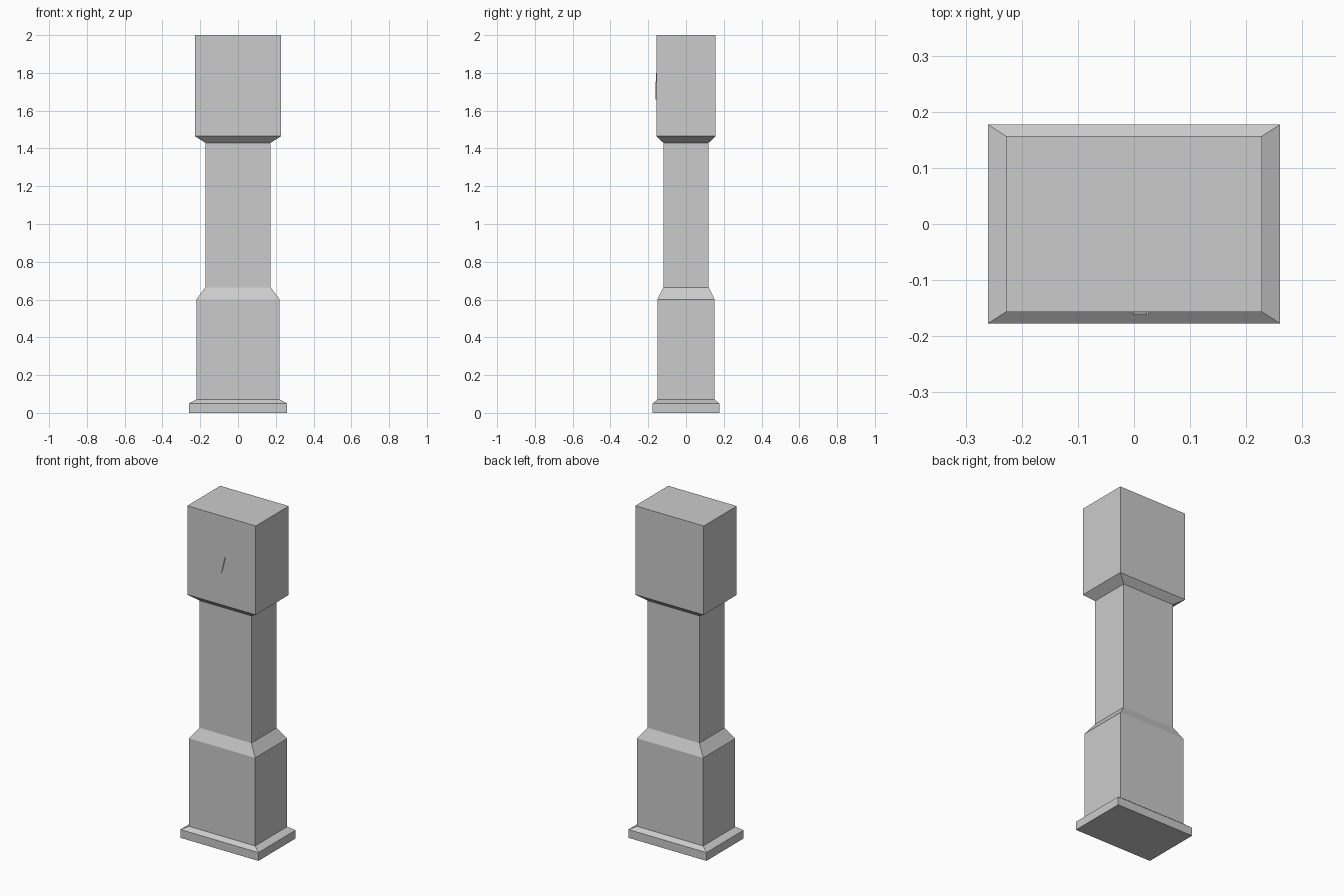
import bpy, bmesh, math
from mathutils import Matrix, Vector

if "Cube" in bpy.data.objects:
    bpy.data.objects.remove(bpy.data.objects["Cube"])


def finish(name, bm):
    bmesh.ops.recalc_face_normals(bm, faces=bm.faces)
    mesh = bpy.data.meshes.new(name)
    bm.to_mesh(mesh)
    bm.free()
    obj = bpy.data.objects.new(name, mesh)
    bpy.context.collection.objects.link(obj)
    return obj


def stacked_case(name, levels):
    """Closed rectangular column through (half width, half depth, z) levels."""
    bm = bmesh.new()
    rings = [[bm.verts.new((sx * w, sy * d, z))
              for sx, sy in ((-1, -1), (1, -1), (1, 1), (-1, 1))]
             for w, d, z in levels]
    for low, high in zip(rings, rings[1:]):
        for i in range(4):
            j = (i + 1) % 4
            bm.faces.new((low[i], low[j], high[j], high[i]))
    bm.faces.new(rings[0][::-1])
    bm.faces.new(rings[-1])
    return finish(name, bm)


def clock_hand(name, start, end, width, y_front, y_back):
    """Thin bar on the front face between two (x, z) points."""
    dx, dz = end[0] - start[0], end[1] - start[1]
    centre = Vector(((start[0] + end[0]) / 2, (y_front + y_back) / 2,
                     (start[1] + end[1]) / 2))
    matrix = (Matrix.Translation(centre)
              @ Matrix.Rotation(math.atan2(dx, dz), 4, 'Y')
              @ Matrix.Diagonal((width, y_back - y_front, math.hypot(dx, dz), 1)))
    bm = bmesh.new()
    bmesh.ops.create_cube(bm, size=1, matrix=matrix)
    return finish(name, bm)


# Plinth, lower box, narrow trunk and overhanging hood in one shell
stacked_case("clock_case", [
    (0.26, 0.177, 0.0),
    (0.26, 0.177, 0.05),
    (0.221, 0.152, 0.07),
    (0.221, 0.152, 0.60),
    (0.173, 0.12, 0.664),
    (0.173, 0.12, 1.43),
    (0.228, 0.157, 1.465),
    (0.228, 0.157, 2.0),
])

# Hands on the hood front
clock_hand("hour_hand", (-0.002, 1.73), (-0.002, 1.80), 0.006, -0.159, -0.156)
clock_hand("minute_hand", (0.001, 1.66), (0.024, 1.755), 0.004, -0.162, -0.156)
